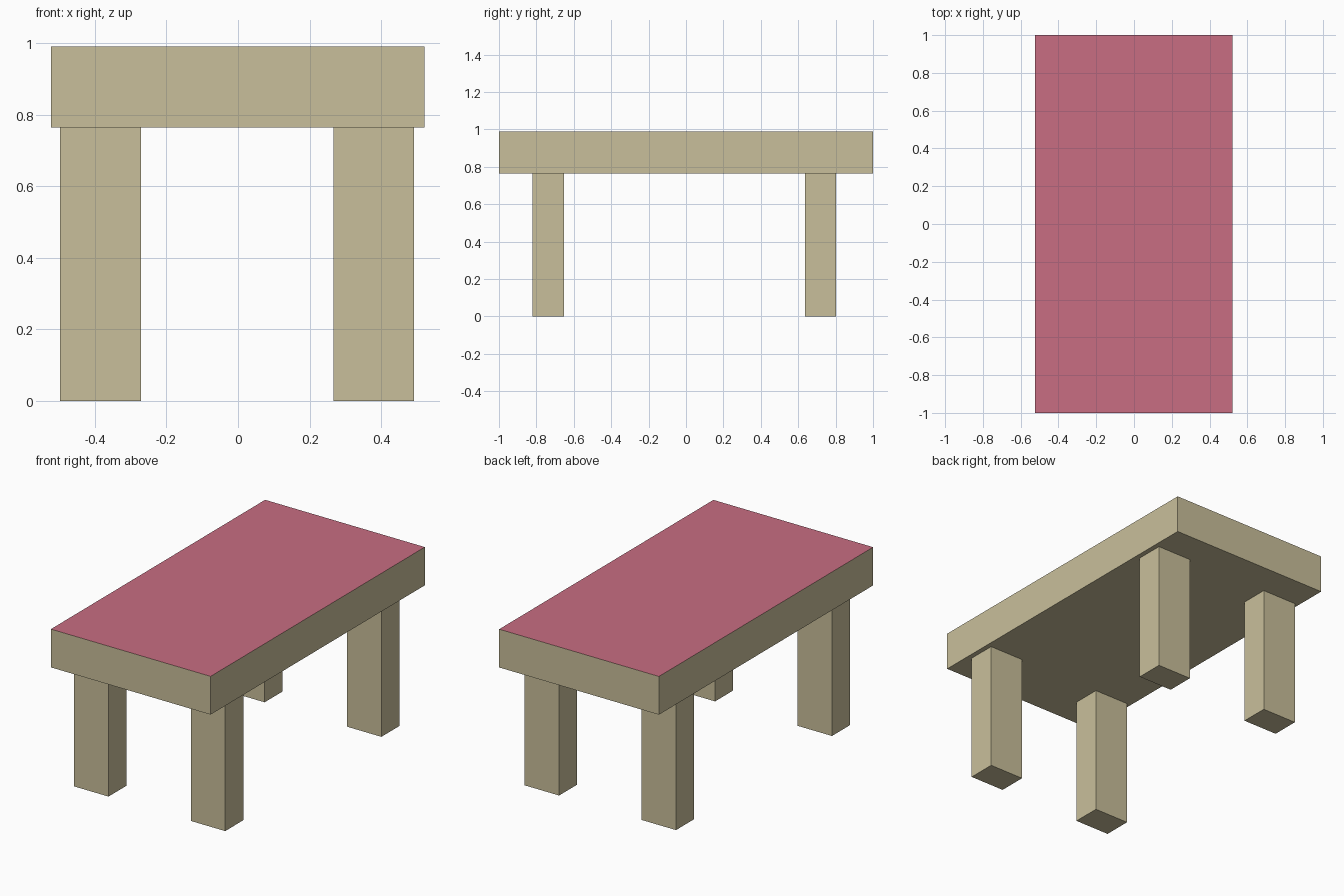
import bpy
import bmesh

if "Cube" in bpy.data.objects:
    bpy.data.objects.remove(bpy.data.objects["Cube"])


def material(name, colour):
    m = bpy.data.materials.new(name)
    m.diffuse_color = (*colour, 1.0)
    m.use_nodes = True
    m.node_tree.nodes["Principled BSDF"].inputs["Base Color"].default_value = m.diffuse_color
    return m


tan = material("tan wood", (0.584, 0.521, 0.328))
pink = material("rose pink", (0.578, 0.153, 0.223))


def box(name, xs, ys, zs, mats):
    """Flat-shaded box between the given limits on each axis."""
    bm = bmesh.new()
    bmesh.ops.create_cube(bm, size=1)
    for v in bm.verts:
        v.co = [lim[0] if c < 0 else lim[1] for c, lim in zip(v.co, (xs, ys, zs))]
    bm.normal_update()
    # a second material, if any, goes on the upward face
    for f in bm.faces:
        f.material_index = 1 if len(mats) > 1 and f.normal.z > 0.5 else 0
    mesh = bpy.data.meshes.new(name)
    bm.to_mesh(mesh)
    bm.free()
    for m in mats:
        mesh.materials.append(m)
    obj = bpy.data.objects.new(name, mesh)
    bpy.context.collection.objects.link(obj)
    return obj


# Thick slab with a pink upper face
box("table_top", (-0.523, 0.521), (-1.0, 1.0), (0.764, 0.99), [tan, pink])

# Four square-cut legs
for side, xs in (("left", (-0.497, -0.271)), ("right", (0.267, 0.492))):
    for end, ys in (("front", (-0.822, -0.653)), ("back", (0.636, 0.803))):
        box(f"{end}_{side}_leg", xs, ys, (0.0, 0.764), [tan])
